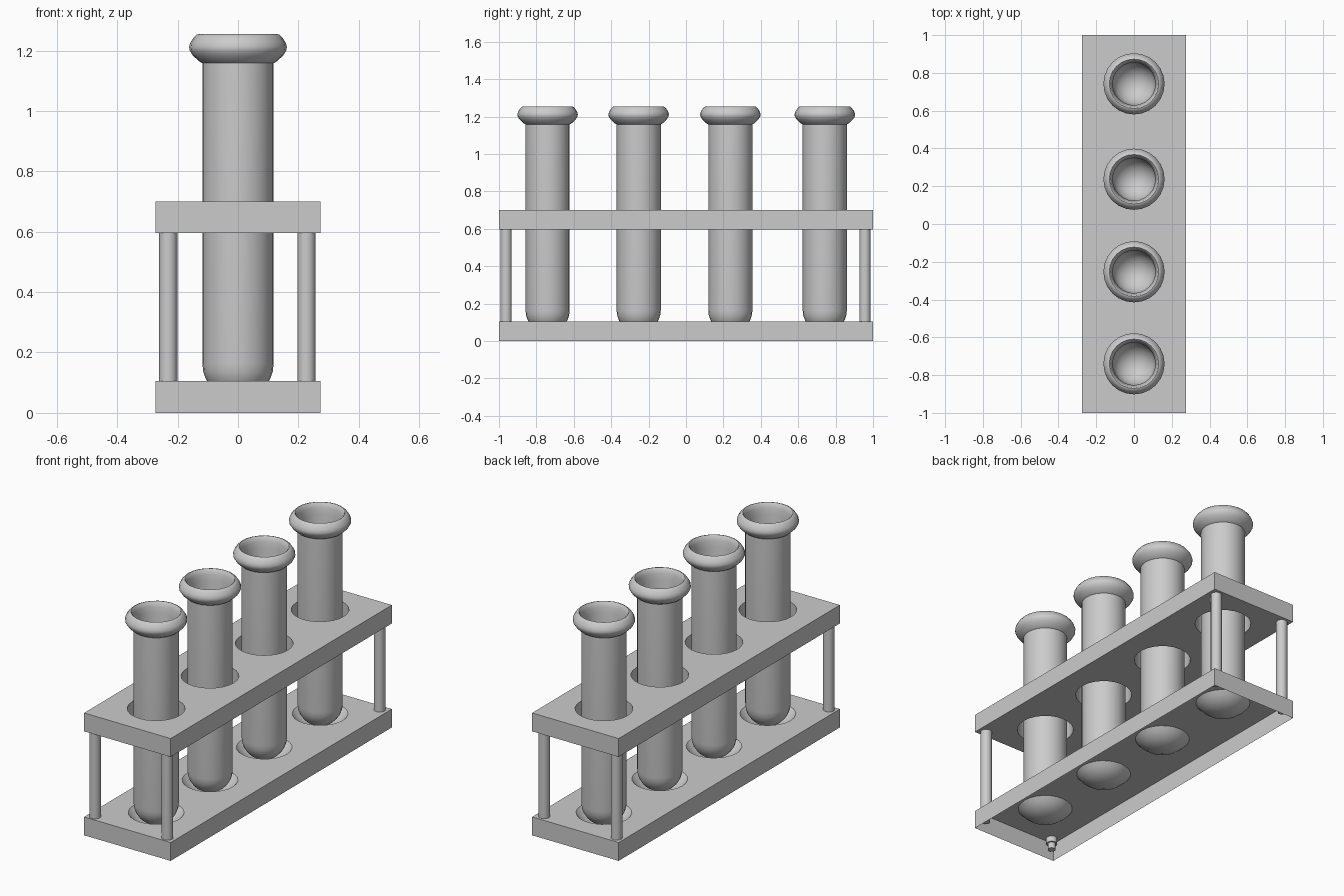
import bpy, bmesh, math

if "Cube" in bpy.data.objects:
    bpy.data.objects.remove(bpy.data.objects["Cube"])

TUBE_Y = (-0.74, -0.253, 0.237, 0.742)
HX, HY, SEG = 0.274, 1.0, 24


def finish(bm, name, angle=40, fix_normals=True):
    if fix_normals:
        bmesh.ops.recalc_face_normals(bm, faces=bm.faces[:])
    me = bpy.data.meshes.new(name)
    bm.to_mesh(me)
    bm.free()
    ob = bpy.data.objects.new(name, me)
    bpy.context.collection.objects.link(ob)
    bpy.ops.object.select_all(action='DESELECT')
    ob.select_set(True)
    bpy.context.view_layer.objects.active = ob
    bpy.ops.object.shade_smooth_by_angle(angle=math.radians(angle))
    return ob


def ring(bm, r, z, x=0, y=0):
    return [bm.verts.new((x + r * math.cos(2 * math.pi * i / SEG),
                          y + r * math.sin(2 * math.pi * i / SEG), z)) for i in range(SEG)]


def bridge(bm, a, b):
    n = len(a)
    for i in range(n):
        j = (i + 1) % n
        bm.faces.new((a[i], a[j], b[j], b[i]))


def revolve(bm, profile, x=0, y=0):
    """Stack rings through (radius, z) points; radius 0 closes with a pole or cap."""
    prev = None
    for r, z in profile:
        if r == 0:
            pole = bm.verts.new((x, y, z))
            if prev:
                for i in range(SEG):
                    bm.faces.new((prev[i], prev[(i + 1) % SEG], pole))
            prev = pole
        else:
            cur = ring(bm, r, z, x, y)
            if isinstance(prev, bmesh.types.BMVert):
                for i in range(SEG):
                    bm.faces.new((prev, cur[(i + 1) % SEG], cur[i]))
            elif prev:
                bridge(bm, prev, cur)
            prev = cur


def holed_sheet(bm, z, hole_r):
    """Rectangle with four round holes; returns the outline and hole loops."""
    outer = [bm.verts.new((x, y, z)) for x, y in ((-HX, -HY), (HX, -HY), (HX, HY), (-HX, HY))]
    holes = [ring(bm, hole_r, z, 0, y) for y in TUBE_Y]
    edges = [bm.edges.new((l[i], l[(i + 1) % len(l)])) for l in [outer] + holes for i in range(len(l))]
    bmesh.ops.triangle_fill(bm, edges=edges, use_beauty=True, use_dissolve=False, normal=(0, 0, 1))
    return outer, holes


# Base: open-bottomed tray with a round dimple under each tube
bm = bmesh.new()
outer, holes = holed_sheet(bm, 0.105, 0.145)
bridge(bm, outer, [bm.verts.new((v.co.x, v.co.y, 0)) for v in outer])
for y, loop in zip(TUBE_Y, holes):
    for r, z in ((0.125, 0.083), (0.095, 0.06), (0.05, 0.043)):
        cur = ring(bm, r, z, 0, y)
        bridge(bm, loop, cur)
        loop = cur
    pole = bm.verts.new((0, y, 0.038))
    for i in range(SEG):
        bm.faces.new((loop[i], loop[(i + 1) % SEG], pole))
finish(bm, "base_tray", 30)

# Top plate: solid slab with tube holes
bm = bmesh.new()
holed_sheet(bm, 0.595, 0.15)
ext = bmesh.ops.extrude_face_region(bm, geom=bm.faces[:])
top = [g for g in ext["geom"] if isinstance(g, bmesh.types.BMVert)]
bmesh.ops.translate(bm, verts=top, vec=(0, 0, 0.105))
finish(bm, "top_plate")

# Corner posts, each with a narrower peg poking through the base
for i, (x, y) in enumerate(((-0.231, -0.962), (0.227, -0.962), (-0.231, 0.957), (0.227, 0.957))):
    bm = bmesh.new()
    revolve(bm, [(0, 0.037), (0.021, 0.037), (0.021, 0.072), (0.03, 0.072), (0.03, 0.6), (0, 0.6)], x, y)
    finish(bm, f"corner_post_{i + 1}")


# Test tubes: round bottom, flared lip, thin inner wall
def bowl(r, zc, steps=7):
    return [(0, zc - r)] + [(r * math.sin(a), zc - r * math.cos(a))
                            for a in (math.pi / 2 * k / steps for k in range(1, steps + 1))]


outside = bowl(0.118, 0.163)
lip = [(0.118, 1.158), (0.13, 1.165), (0.15, 1.184), (0.16, 1.2), (0.162, 1.212), (0.157, 1.228),
       (0.146, 1.244), (0.138, 1.252), (0.131, 1.254), (0.126, 1.25), (0.12, 1.225), (0.113, 1.19)]
inside = bowl(0.113, 0.163)[::-1]
for i, y in enumerate(TUBE_Y):
    bm = bmesh.new()
    revolve(bm, outside + lip + inside, 0, y)
    finish(bm, f"test_tube_{i + 1}", 50)
